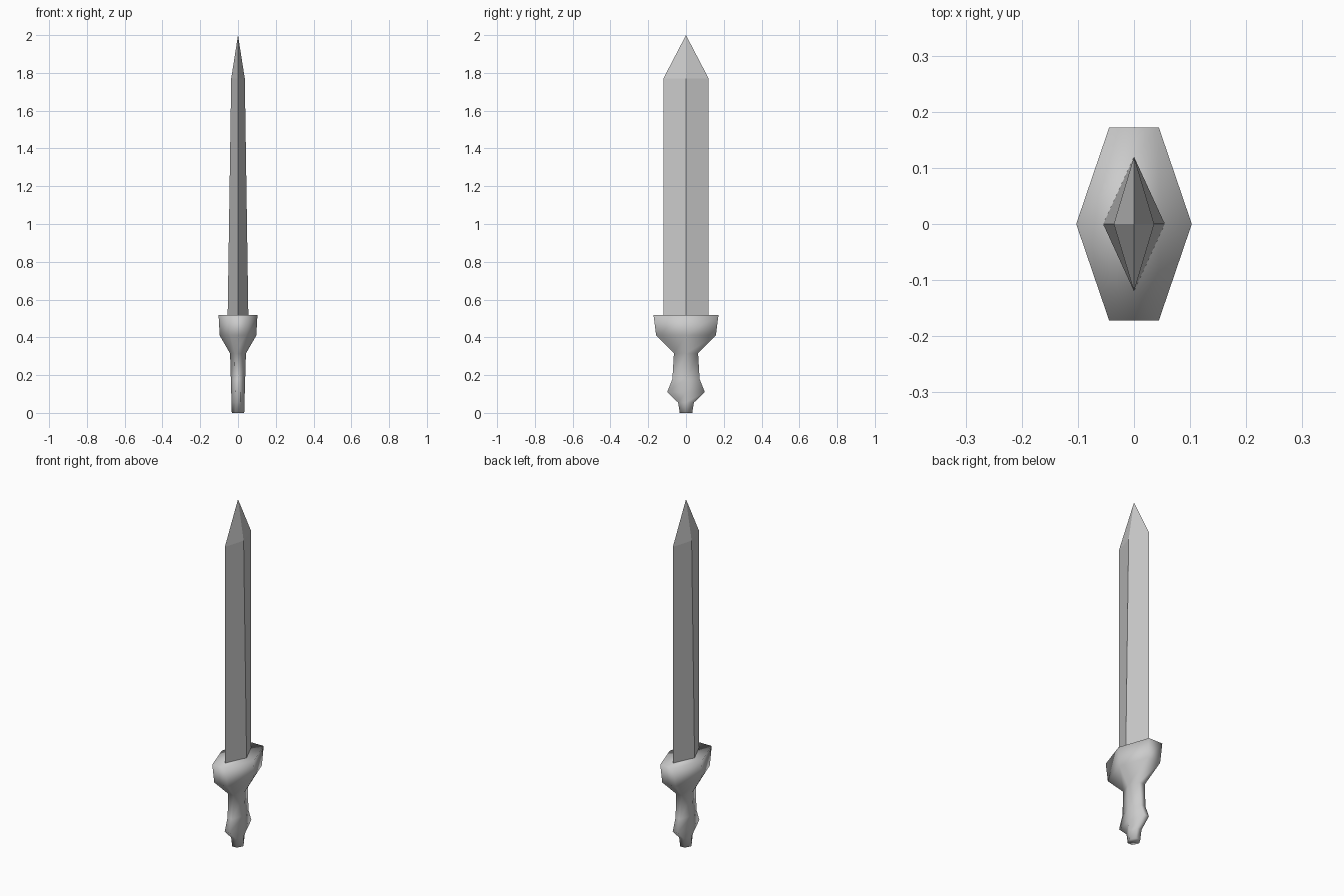
import bpy

cube = bpy.data.objects.get("Cube")
if cube:
    bpy.data.objects.remove(cube, do_unlink=True)

steel = bpy.data.materials.new("grey steel")
steel.use_nodes = True
grey = (0.6, 0.6, 0.6, 1)
steel.diffuse_color = grey
steel.node_tree.nodes["Principled BSDF"].inputs["Base Color"].default_value = grey


def loft(name, outline, rings, smooth, tip=None):
    """Skin rings of (z, half width, half depth) sharing one unit outline."""
    n = len(outline)
    verts = [(u * hx, v * hy, z) for z, hx, hy in rings for u, v in outline]
    faces = [tuple(reversed(range(n)))]
    for r in range(len(rings) - 1):
        for i in range(n):
            a, b = r * n + i, r * n + (i + 1) % n
            faces.append((a, b, b + n, a + n))
    last = range(len(verts) - n, len(verts))
    if tip is None:
        faces.append(tuple(last))
    else:
        verts.append((0, 0, tip))
        faces += [(last[i], last[(i + 1) % n], len(verts) - 1) for i in range(n)]
    mesh = bpy.data.meshes.new(name)
    mesh.from_pydata(verts, [], faces)
    mesh.polygons.foreach_set("use_smooth", [smooth] * len(faces))
    mesh.materials.append(steel)
    obj = bpy.data.objects.new(name, mesh)
    bpy.context.collection.objects.link(obj)
    return obj


# Diamond-section blade, tapering in thickness to a point
diamond = [(1, 0), (0, 1), (-1, 0), (0, -1)]
loft("blade", diamond, [(0.5, 0.055, 0.12), (1.77, 0.036, 0.12)], False, 2.0)

# Hexagonal grip flaring up into the guard, with a flared pommel
hexagon = [(1, 0), (0.43, 1), (-0.43, 1), (-1, 0), (-0.43, -1), (0.43, -1)]
hilt_rings = [
    (0.0, 0.033, 0.033),
    (0.055, 0.034, 0.042),
    (0.11, 0.036, 0.1),
    (0.18, 0.038, 0.072),
    (0.315, 0.042, 0.064),
    (0.41, 0.097, 0.158),
    (0.518, 0.103, 0.172),
]
loft("hilt", hexagon, hilt_rings, True)
